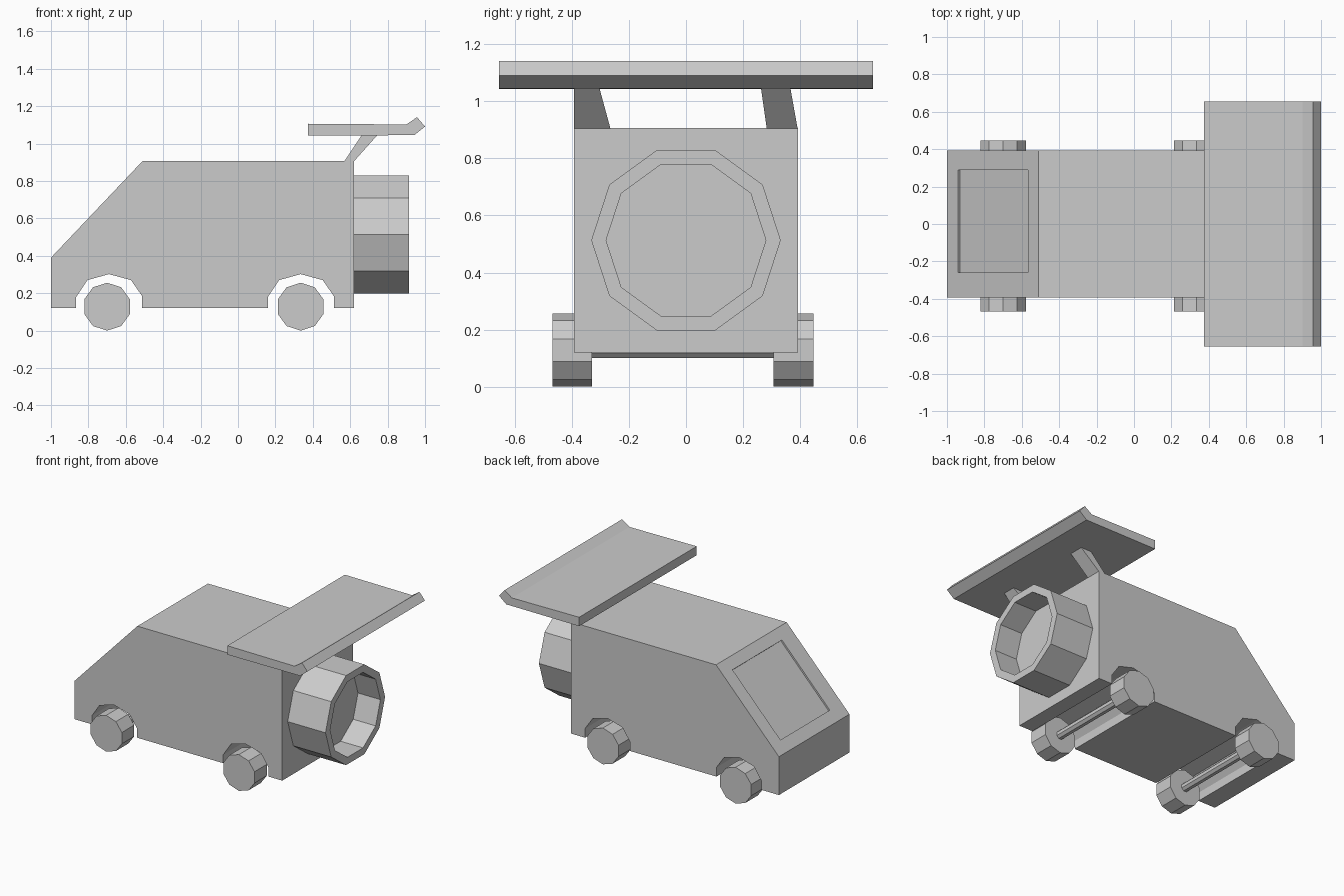
import bpy, bmesh, math
from mathutils import Vector

if "Cube" in bpy.data.objects:
    bpy.data.objects.remove(bpy.data.objects["Cube"])


def finish(bm, name):
    bmesh.ops.recalc_face_normals(bm, faces=bm.faces)
    me = bpy.data.meshes.new(name)
    bm.to_mesh(me)
    bm.free()
    ob = bpy.data.objects.new(name, me)
    bpy.context.collection.objects.link(ob)
    return ob


def loft(bm, rings, caps=True):
    """Join rings of equal point count with quads; optionally cap both ends."""
    vs = [[bm.verts.new(p) for p in r] for r in rings]
    n = len(vs[0])
    for a, b in zip(vs, vs[1:]):
        for i in range(n):
            j = (i + 1) % n
            bm.faces.new((a[i], a[j], b[j], b[i]))
    if caps:
        bm.faces.new(vs[0])
        bm.faces.new(vs[-1][::-1])


def prism(profile, y0, y1):
    """Extrude an xz profile across y."""
    bm = bmesh.new()
    loft(bm, [[(x, y, z) for x, z in profile] for y in (y0, y1)])
    return bm


def circle(r, n, phase=0.0):
    return [(r * math.cos(phase + i * math.tau / n),
             r * math.sin(phase + i * math.tau / n)) for i in range(n)]


AXLES = {"front": -0.70, "rear": 0.335}
AXLE_Z = 0.128

# Van body with full-width wheel arches
arch = [(0.177, 0.12), (0.177, 0.185), (0.118, 0.27), (0.0, 0.302),
        (-0.115, 0.27), (-0.175, 0.18), (-0.175, 0.12)]
profile = [(-1, 0.12), (-1, 0.39), (-0.51, 0.907), (0.62, 0.907), (0.62, 0.12)]
for cx in (0.335, -0.69):
    profile += [(cx + x, z) for x, z in arch]
bm = prism(profile, -0.393, 0.393)
bmesh.ops.recalc_face_normals(bm, faces=bm.faces)

# Recessed windscreen in the sloping face
bm.normal_update()
slope = max(bm.faces, key=lambda f: f.normal.dot(Vector((-0.7, 0, 0.7))))
bmesh.ops.inset_individual(bm, faces=[slope], thickness=0.05)
mid = slope.calc_center_median()
for v in slope.verts:
    x = -0.94 if v.co.x < mid.x else -0.566
    v.co = (x, -0.26 if v.co.y < 0 else 0.29, 0.39 + (x + 1) * 0.517 / 0.49)
bmesh.ops.inset_individual(bm, faces=[slope], thickness=0.0)
inward = slope.normal * -0.012
for v in slope.verts:
    v.co += inward
finish(bm, "van_body")

# Wheels and axles
for end, cx in AXLES.items():
    rim = [(cx + x, AXLE_Z + z) for x, z in circle(0.128, 10, math.pi / 2)]
    for side, y0, y1 in (("right", -0.468, -0.33), ("left", 0.306, 0.447)):
        finish(prism(rim, y0, y1), f"{end}_{side}_wheel")
    rod = [(cx + x, AXLE_Z + z) for x, z in circle(0.03, 8, math.pi / 8)]
    finish(prism(rod, -0.35, 0.33), f"{end}_axle")

# Rear jet nozzle: outer wall, rim, inner wall, recessed floor
bm = bmesh.new()
loft(bm, [[(x, y, 0.513 + z) for y, z in circle(r, 10)]
          for x, r in ((0.62, 0.332), (0.915, 0.332), (0.915, 0.28), (0.74, 0.28))])
finish(bm, "jet_nozzle")

# Rear wing with a kicked-up trailing lip
wing = [(0.375, 1.043), (0.375, 1.106), (0.9, 1.102), (0.957, 1.141),
        (1.0, 1.091), (0.943, 1.045)]
finish(prism(wing, -0.655, 0.655), "rear_wing")

# Raked wing struts: (y inner/outer at foot, y at top)
for name, foot, top in (("right_strut", (-0.393, -0.265), (-0.393, -0.303)),
                        ("left_strut", (0.283, 0.391), (0.263, 0.366))):
    bm = bmesh.new()
    loft(bm, [[(x0, y[0], z), (x1, y[0], z), (x1, y[1], z), (x0, y[1], z)]
              for x0, x1, y, z in ((0.568, 0.62, foot, 0.905), (0.662, 0.745, top, 1.045))])
    finish(bm, name)
